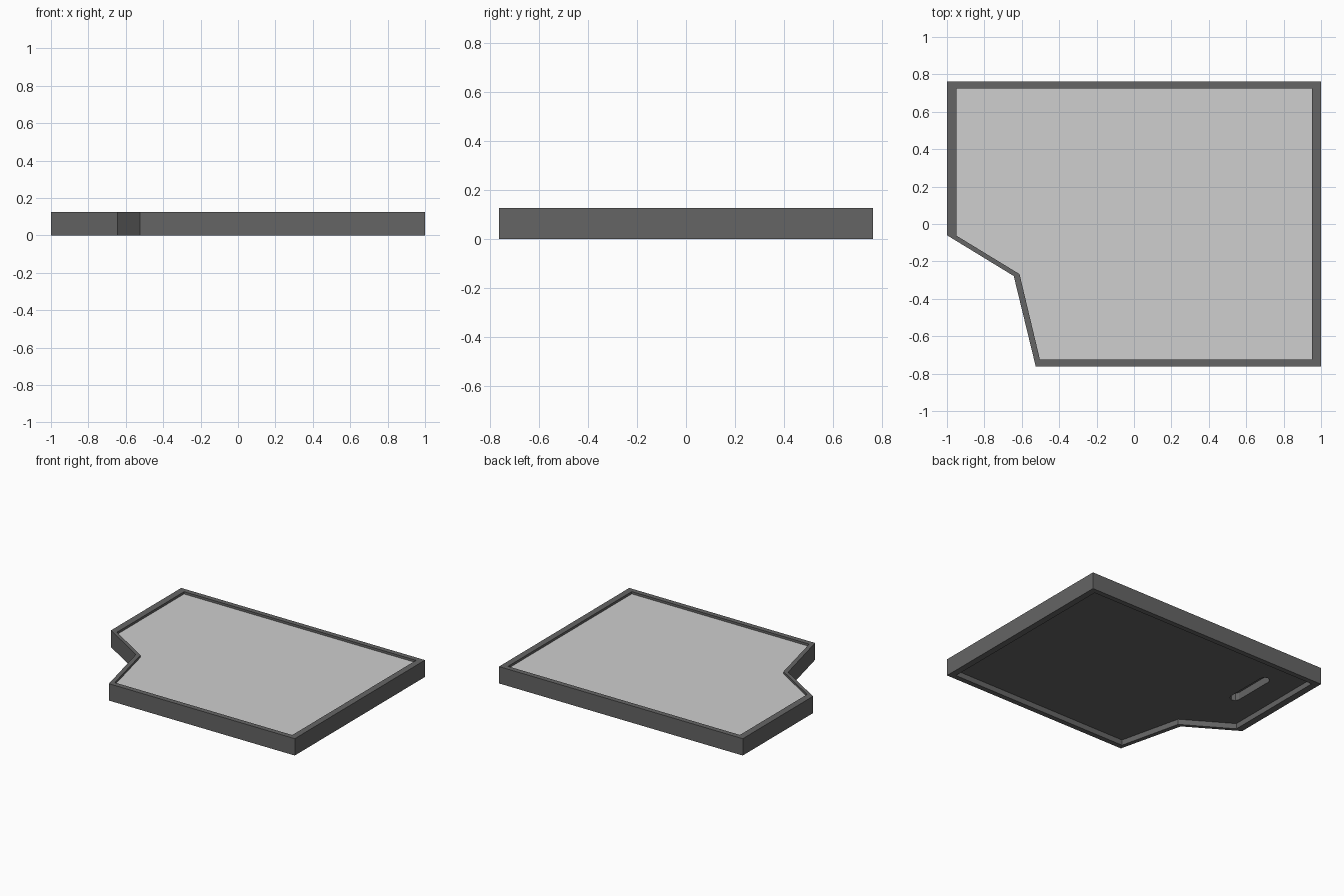
import bpy, bmesh, math

if "Cube" in bpy.data.objects:
    bpy.data.objects.remove(bpy.data.objects["Cube"])

# Outlines of the frame (outer and inner edge of the rim)
OUTER = [(-1, .763), (-1, -.06), (-.643, -.278), (-.525, -.763), (1, -.763), (1, .763)]
INNER = [(-.95, .725), (-.95, -.062), (-.612, -.268), (-.503, -.725), (.953, -.725), (.953, .725)]
HEIGHT, TOP_FLOOR, UNDER_FLOOR = .125, .108, .04


def material(name, v):
    m = bpy.data.materials.new(name)
    m.diffuse_color = (v, v, v, 1)
    m.use_nodes = True
    m.node_tree.nodes["Principled BSDF"].inputs["Base Color"].default_value = m.diffuse_color
    return m


def prism(name, outline, z0, z1, mat):
    me = bpy.data.meshes.new(name)
    bm = bmesh.new()
    face = bm.faces.new([bm.verts.new((x, y, z0)) for x, y in outline])
    ext = bmesh.ops.extrude_face_region(bm, geom=[face])
    for v in ext["geom"]:
        if isinstance(v, bmesh.types.BMVert):
            v.co.z = z1
    bmesh.ops.recalc_face_normals(bm, faces=bm.faces)
    bm.to_mesh(me)
    bm.free()
    me.materials.append(mat)
    ob = bpy.data.objects.new(name, me)
    bpy.context.collection.objects.link(ob)
    return ob


def cut(ob, cutter):
    mod = ob.modifiers.new(cutter.name, 'BOOLEAN')
    mod.operation, mod.solver, mod.object = 'DIFFERENCE', 'EXACT', cutter
    cutter.hide_render = True
    bpy.context.view_layer.objects.active = ob
    bpy.ops.object.modifier_apply(modifier=mod.name)
    bpy.data.objects.remove(cutter)


dark = material("dark grey", .13)
light = material("light grey", .62)

# Solid tray body with recesses above and below
body = prism("tray_body", OUTER, 0, HEIGHT, dark)
cut(body, prism("upper_recess", INNER, TOP_FLOOR - .004, .2, dark))
cut(body, prism("lower_recess", INNER, -.1, UNDER_FLOOR, dark))

# Hanging slot with faceted ends in the underside
cx, cy, half, r = -.72, .352, .155, .036
slot = []
for sign in (1, -1):
    for k in range(5):
        a = math.pi * k / 4 + (0 if sign > 0 else math.pi)
        slot.append((cx + r * math.cos(a), cy + sign * half + r * math.sin(a)))
cut(body, prism("slot", slot, -.1, .095, dark))

# Light sheet lying in the upper recess
prism("top_sheet", INNER, TOP_FLOOR - .004, TOP_FLOOR, light)
